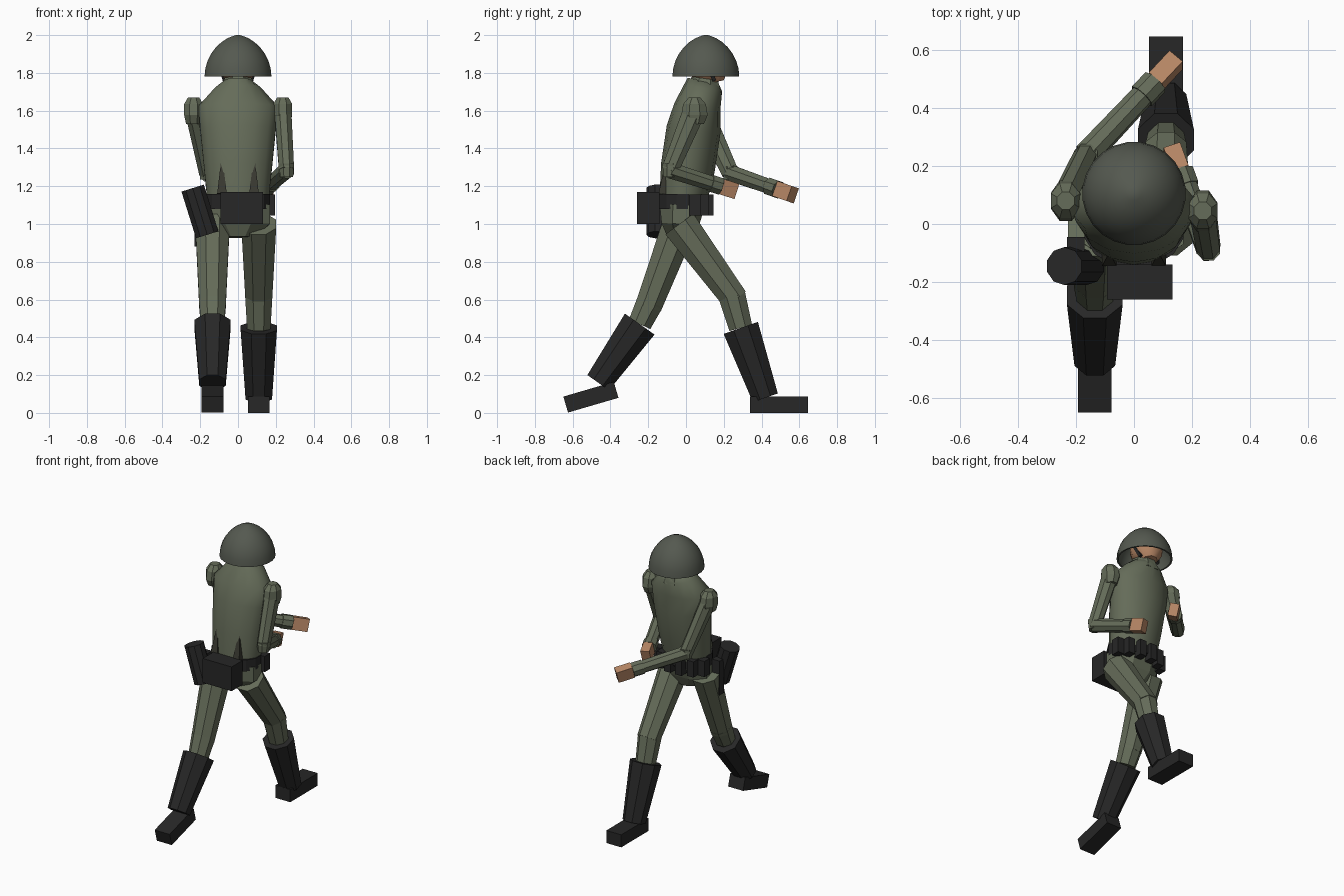
import bpy, bmesh
from math import cos, sin, pi, tau, radians
from mathutils import Vector

default_cube = bpy.data.objects.get("Cube")
if default_cube:
    bpy.data.objects.remove(default_cube)


def material(name, red, green, blue):
    made = bpy.data.materials.new(name)
    made.use_nodes = True
    colour = (red, green, blue, 1)
    made.diffuse_color = colour
    shader = made.node_tree.nodes["Principled BSDF"]
    shader.inputs["Base Color"].default_value = colour
    return made


CLOTH = material("cloth", 0.13, 0.15, 0.1)
FOLD = material("fold", 0.04, 0.04, 0.03)
PAINT = material("helmet_paint", 0.09, 0.1, 0.08)
SKIN = material("skin", 0.47, 0.24, 0.13)
LEATHER = material("leather", 0.02, 0.02, 0.02)


def loft(name, mat, sections, sides=8, smooth=False):
    """Closed straight loft; each section is (centre, half width, half depth)."""
    first, last = Vector(sections[0][0]), Vector(sections[-1][0])
    along = (last - first).normalized()
    across = Vector((1, 0, 0))
    across = (across - along * across.dot(along)).normalized()
    up = along.cross(across)
    bm = bmesh.new()
    rings = []
    for centre, width, depth in sections:
        ring = []
        for i in range(sides):
            angle = (i + 0.5) * tau / sides
            offset = across * width * cos(angle) + up * depth * sin(angle)
            ring.append(bm.verts.new(Vector(centre) + offset / cos(pi / sides)))
        rings.append(ring)
    for low, high in zip(rings, rings[1:]):
        for i in range(sides):
            bm.faces.new((low[i - 1], low[i], high[i], high[i - 1]))
    bm.faces.new(rings[0])
    bm.faces.new(rings[-1])
    bmesh.ops.recalc_face_normals(bm, faces=bm.faces)
    mesh = bpy.data.meshes.new(name)
    bm.to_mesh(mesh)
    bm.free()
    mesh.materials.append(mat)
    part = bpy.data.objects.new(name, mesh)
    bpy.context.collection.objects.link(part)
    if smooth:
        bpy.ops.object.select_all(action='DESELECT')
        bpy.context.view_layer.objects.active = part
        part.select_set(True)
        bpy.ops.object.shade_smooth_by_angle(angle=radians(50))


def limb(name, mat, start, end, thick, thin, sides=8):
    """Tapered piece between two joints."""
    loft(name, mat, [(start, thick, thick), (end, thin, thin)], sides)


def box(name, mat, centre, width, depth, height):
    half = Vector((0, 0, height / 2))
    ends = [Vector(centre) - half, Vector(centre) + half]
    loft(name, mat, [(end, width / 2, depth / 2) for end in ends], sides=4)


def upright(name, mat, rows, sides=8, smooth=False):
    """Level rings given as (height, y centre, half width, half depth)."""
    rings = [((0, y, z), width, depth) for z, y, width, depth in rows]
    loft(name, mat, rings, sides, smooth)


# Jacket, collar and hips
upright("jacket", CLOTH, [
    (1.1, -0.02, 0.16, 0.12), (1.3, 0.01, 0.18, 0.14), (1.5, 0.04, 0.2, 0.14),
    (1.62, 0.06, 0.21, 0.12), (1.72, 0.09, 0.12, 0.1), (1.76, 0.09, 0.07, 0.08)],
    sides=14, smooth=True)
upright("collar", CLOTH, [(1.7, 0.09, 0.1, 0.1), (1.77, 0.1, 0.07, 0.07)])
upright("hips", CLOTH, [(0.93, -0.03, 0.09, 0.07), (1, -0.03, 0.17, 0.1),
                        (1.1, -0.02, 0.17, 0.12)])

# Head and neck
limb("neck", SKIN, (0, 0.1, 1.7), (0, 0.1, 1.8), thick=0.06, thin=0.06)
upright("head", SKIN, [(1.75, 0.15, 0.05, 0.05), (1.8, 0.13, 0.09, 0.1),
                       (1.86, 0.12, 0.1, 0.11), (1.93, 0.11, 0.08, 0.09)], smooth=True)

# Helmet: a dome with a hollow underside
RIM, RISE, RADIUS, STEPS = 1.78, 0.22, 0.177, 8


def dome_row(step, scale):
    angle = pi / 2 * step / STEPS
    radius = scale * RADIUS * max(cos(angle), 0.1) ** 1.2
    return RIM + scale * RISE * sin(angle), 0.105, radius, radius


inside = [dome_row(step, scale=0.94) for step in reversed(range(STEPS))]
outside = [dome_row(step, scale=1) for step in range(STEPS + 1)]
upright("helmet", PAINT, inside + outside, sides=24, smooth=True)

# Belt and the gear hung from it
upright("belt", LEATHER, [(z, -0.02, 0.17, 0.13) for z in (1.08, 1.16)], sides=14)
box("back_bag", LEATHER, (0.02, -0.2, 1.085), width=0.225, depth=0.12, height=0.17)
limb("canister", LEATHER, (-0.24, -0.145, 1.19), (-0.163, -0.145, 0.943),
     thick=0.062, thin=0.062, sides=10)
box("scabbard", LEATHER, (-0.2, -0.07, 1), width=0.06, depth=0.05, height=0.24)
box("buckle", LEATHER, (0, 0.11, 1.12), width=0.05, depth=0.02, height=0.06)
POUCHES = 6
for number in range(1, POUCHES + 1):
    angle = pi * number / (POUCHES + 1)
    spot = (0.19 * cos(angle), 0.13 * sin(angle) - 0.01, 1.1)
    box(f"pouch_{number}", LEATHER, spot, width=0.05, depth=0.06, height=0.11)

# Chin strap and the pressed folds of the jacket, on both sides
limb("chin_strap_bottom", LEATHER, (-0.07, 0.15, 1.76), (0.07, 0.15, 1.76),
     thick=0.01, thin=0.01, sides=4)
for side, sign in (("left", 1), ("right", -1)):
    limb(side + "_chin_strap", LEATHER, (sign * 0.09, 0.12, 1.83),
         (sign * 0.07, 0.15, 1.76), thick=0.01, thin=0.01, sides=4)
    x = sign * 0.085
    limb(side + "_back_fold", FOLD, (x, -0.12, 1.16), (x, -0.1, 1.36),
         thick=0.025, thin=0.002, sides=4)
    limb(side + "_chest_fold", FOLD, (x, 0.09, 1.2), (x, 0.16, 1.55),
         thick=0.015, thin=0.002, sides=4)


def arm(side, shoulder, elbow, fingertips):
    shoulder, elbow, fingertips = map(Vector, (shoulder, elbow, fingertips))
    wrist = elbow.lerp(fingertips, 0.77)
    cuff = elbow.lerp(fingertips, 0.62)
    drop = Vector((0, 0, 0.07))
    loft(side + "_shoulder", CLOTH, [
        (shoulder + drop, 0.03, 0.03), (shoulder + drop / 2, 0.05, 0.06),
        (shoulder - drop / 3, 0.05, 0.07), (shoulder - drop, 0.04, 0.05)])
    loft(side + "_upper_arm", CLOTH, [(shoulder, 0.045, 0.06), (elbow, 0.04, 0.045)])
    limb(side + "_elbow", CLOTH, elbow + drop / 2, elbow - drop / 2, thick=0.04, thin=0.035)
    limb(side + "_forearm", CLOTH, elbow, wrist, thick=0.043, thin=0.038)
    limb(side + "_cuff", CLOTH, cuff, wrist, thick=0.045, thin=0.045)
    loft(side + "_hand", SKIN, [(end, 0.03, 0.042) for end in (wrist, fingertips)], sides=4)


arm("left", shoulder=(0.237, 0.045, 1.6), elbow=(0.257, -0.085, 1.285),
    fingertips=(0.13, 0.26, 1.175))
arm("right", shoulder=(-0.235, 0.08, 1.6), elbow=(-0.165, 0.235, 1.27),
    fingertips=(0.145, 0.565, 1.155))


def leg(side, x, hip, knee, boot_top, ankle, foot_back, foot_front):
    """Joints are (y, z) pairs in the upright plane at x."""
    def joint(pair):
        return Vector((x, *pair))
    bend = joint(knee).lerp(joint(hip), 0.06)
    limb(side + "_thigh", CLOTH, joint(hip), joint(knee), thick=0.092, thin=0.07)
    limb(side + "_knee", CLOTH, bend, joint(boot_top), thick=0.072, thin=0.062)
    limb(side + "_boot", LEATHER, joint(boot_top), joint(ankle), thick=0.096, thin=0.07)
    ends = [(joint(pair), 0.058, 0.044) for pair in (foot_back, foot_front)]
    loft(side + "_foot", LEATHER, ends, sides=4)


# Legs in mid stride
leg("left", x=0.11, hip=(-0.035, 1), knee=(0.26, 0.6), boot_top=(0.29, 0.45),
    ankle=(0.42, 0.08), foot_back=(0.34, 0.044), foot_front=(0.645, 0.044))
leg("right", x=-0.135, hip=(-0.025, 1.02), knee=(-0.2, 0.56), boot_top=(-0.245, 0.47),
    ankle=(-0.465, 0.16), foot_back=(-0.637, 0.044), foot_front=(-0.37, 0.122))
